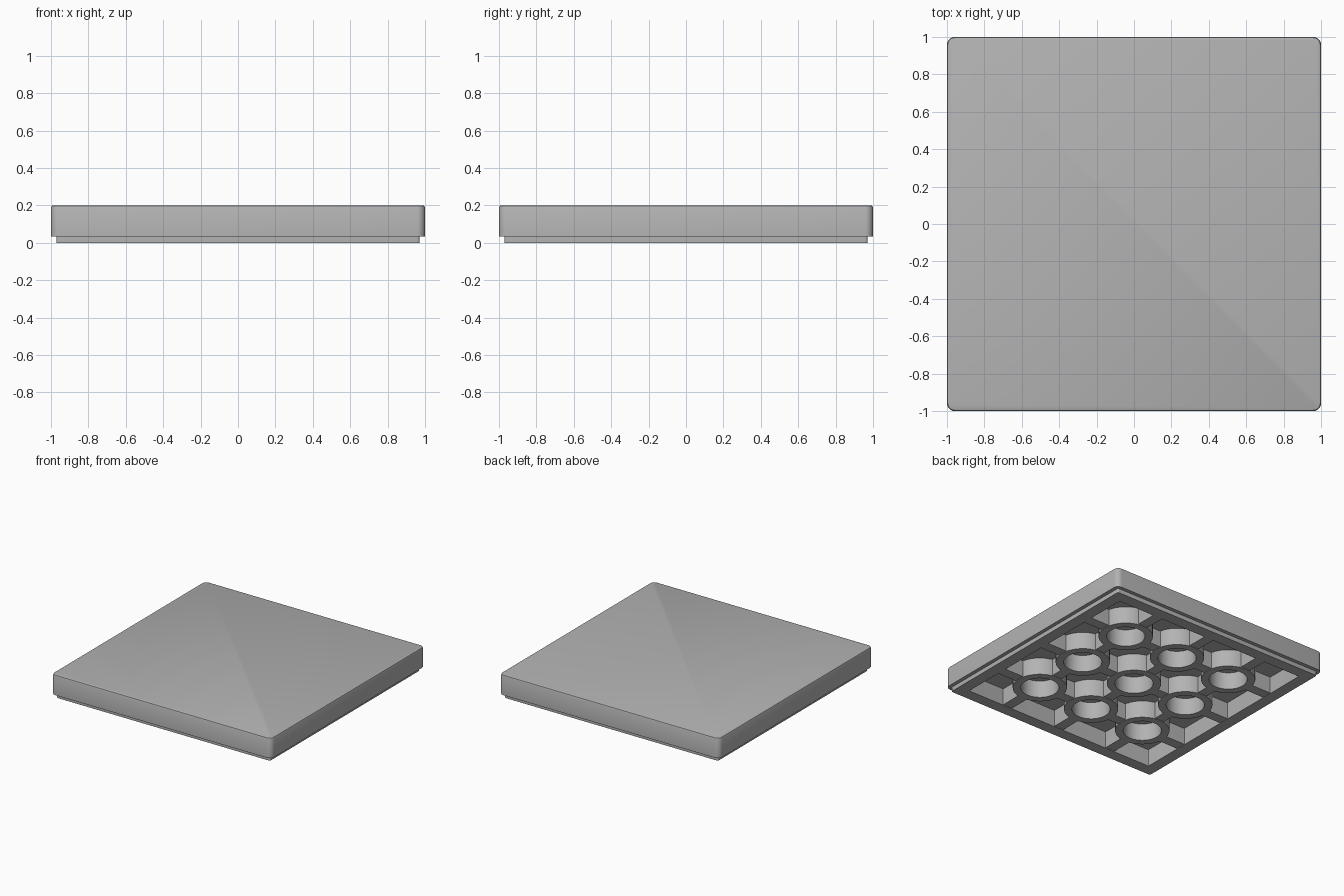
import bpy
import bmesh
from math import cos, sin, pi, radians

old = bpy.data.objects.get("Cube")
if old:
    bpy.data.objects.remove(old, do_unlink=True)

grey = bpy.data.materials.new("light grey")
GREY = (0.45, 0.45, 0.45, 1)
grey.diffuse_color = GREY
grey.use_nodes = True
grey.node_tree.nodes["Principled BSDF"].inputs["Base Color"].default_value = GREY

CEILING = 0.14      # underside of the top slab
PITCH = 0.5         # spacing of tubes and ribs
RIM = 0.875         # inner face of the outer wall
TUBE_R, BORE_R = 0.203, 0.143


def rounded_square(half, radius, steps=6):
    pts = []
    c = half - radius
    for k, (sx, sy) in enumerate([(1, 1), (-1, 1), (-1, -1), (1, -1)]):
        for i in range(steps + 1):
            a = (k + i / steps) * pi / 2
            pts.append((sx * c + radius * cos(a), sy * c + radius * sin(a)))
    return pts


def circle(radius, n=48):
    return [(radius * cos(2 * pi * i / n), radius * sin(2 * pi * i / n)) for i in range(n)]


def finish(name, bm):
    bmesh.ops.recalc_face_normals(bm, faces=bm.faces)
    mesh = bpy.data.meshes.new(name)
    bm.to_mesh(mesh)
    bm.free()
    mesh.materials.append(grey)
    obj = bpy.data.objects.new(name, mesh)
    bpy.context.collection.objects.link(obj)
    bpy.ops.object.select_all(action='DESELECT')
    obj.select_set(True)
    bpy.context.view_layer.objects.active = obj
    bpy.ops.object.shade_smooth_by_angle(angle=radians(30))
    return obj


def skin(name, rings, closed=False):
    """Join a stack of (outline, z) rings; cap the ends or close the loop."""
    bm = bmesh.new()
    loops = [[bm.verts.new((x, y, z)) for x, y in pts] for pts, z in rings]
    pairs = list(zip(loops, loops[1:]))
    if closed:
        pairs.append((loops[-1], loops[0]))
    else:
        bm.faces.new(loops[0])
        bm.faces.new(loops[-1])
    for a, b in pairs:
        for i in range(len(a)):
            j = (i + 1) % len(a)
            bm.faces.new((a[i], a[j], b[j], b[i]))
    return finish(name, bm)


# Tile shell: top, outer wall, stepped foot and hollow underside
skin("tile_shell", [
    (rounded_square(0.988, 0.03), 0.2),
    (rounded_square(0.996, 0.038), 0.197),
    (rounded_square(1.0, 0.042), 0.188),
    (rounded_square(1.0, 0.042), 0.035),
    (rounded_square(0.97, 0.012), 0.035),
    (rounded_square(0.97, 0.012), 0.0),
    (rounded_square(RIM, 0.004), 0.0),
    (rounded_square(RIM, 0.004), CEILING),
])

# Tubes where the ribs cross
centres = [-PITCH, 0, PITCH]
for x in centres:
    for y in centres:
        tube = skin("tube", [
            (circle(TUBE_R), CEILING + 0.01), (circle(TUBE_R), 0.0),
            (circle(BORE_R), 0.0), (circle(BORE_R), CEILING + 0.01),
        ], closed=True)
        tube.location = (x, y, 0)

# Ribs run between tubes and out to the wall, leaving the bores open
ends = TUBE_R - 0.02
spans = [(-RIM - 0.01, -PITCH - ends), (-PITCH + ends, -ends),
         (ends, PITCH - ends), (PITCH + ends, RIM + 0.01)]
for line in centres:
    for a, b in spans:
        for along_x in (True, False):
            bm = bmesh.new()
            bmesh.ops.create_cube(bm, size=1)
            long, wide = b - a, 0.085
            mid = (a + b) / 2
            z0, z1 = 0.004, CEILING + 0.01
            bmesh.ops.scale(bm, verts=bm.verts,
                            vec=(long, wide, z1 - z0) if along_x else (wide, long, z1 - z0))
            rib = finish("rib", bm)
            rib.location = (mid, line, (z0 + z1) / 2) if along_x else (line, mid, (z0 + z1) / 2)
